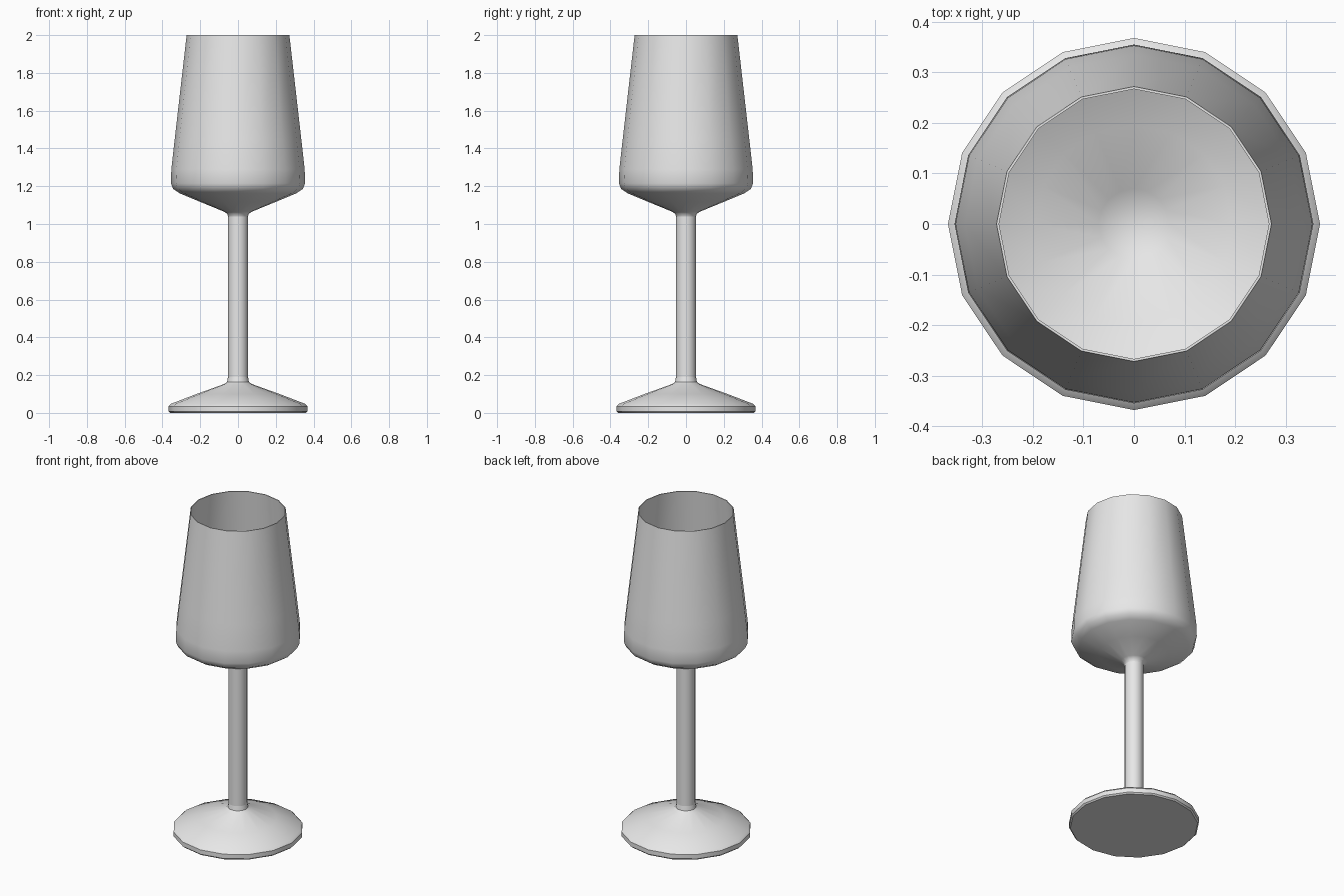
import bpy
import bmesh
from math import pi, radians, cos, sin

SIDES = 16

cube = bpy.data.objects.get("Cube")
if cube:
    bpy.data.objects.remove(cube, do_unlink=True)

glass = bpy.data.materials.new("pale grey")
glass.use_nodes = True
grey = (0.8, 0.8, 0.8, 1)
glass.diffuse_color = grey
glass.node_tree.nodes["Principled BSDF"].inputs["Base Color"].default_value = grey


def lathe(name, profile):
    """Turn (radius, height) points around z, closing both ends with flat caps."""
    bm = bmesh.new()
    rings = []
    for r, z in profile:
        rings.append([bm.verts.new((r * cos(2 * pi * i / SIDES),
                                    r * sin(2 * pi * i / SIDES), z))
                      for i in range(SIDES)])
    for low, high in zip(rings, rings[1:]):
        for i in range(SIDES):
            j = (i + 1) % SIDES
            bm.faces.new((low[i], low[j], high[j], high[i]))
    bm.faces.new(rings[0][::-1])
    bm.faces.new(rings[-1])
    mesh = bpy.data.meshes.new(name)
    bm.to_mesh(mesh)
    bm.free()
    mesh.materials.append(glass)
    obj = bpy.data.objects.new(name, mesh)
    bpy.context.collection.objects.link(obj)
    bpy.ops.object.select_all(action="DESELECT")
    obj.select_set(True)
    bpy.context.view_layer.objects.active = obj
    bpy.ops.object.shade_smooth_by_angle(angle=radians(40))
    return obj


# Foot with a bevelled edge, rising in a cone to the stem
lathe("foot", [(0.36, 0), (0.368, 0.008), (0.368, 0.035), (0.355, 0.048),
               (0.22, 0.1), (0.075, 0.152), (0.058, 0.164), (0.053, 0.19)])

# Slim straight stem
lathe("stem", [(0.053, 0.18), (0.053, 1.05)])

# Thin bowl: up the outside, over the rim, down the inside
lathe("bowl", [(0.053, 1.04), (0.058, 1.055), (0.075, 1.066), (0.2, 1.117),
               (0.31, 1.163), (0.343, 1.185), (0.355, 1.215), (0.353, 1.29),
               (0.335, 1.45), (0.272, 2.0),
               (0.267, 2.0), (0.328, 1.45), (0.346, 1.29), (0.347, 1.218),
               (0.337, 1.193), (0.305, 1.172), (0.195, 1.126), (0.07, 1.075),
               (0.045, 1.06)])
